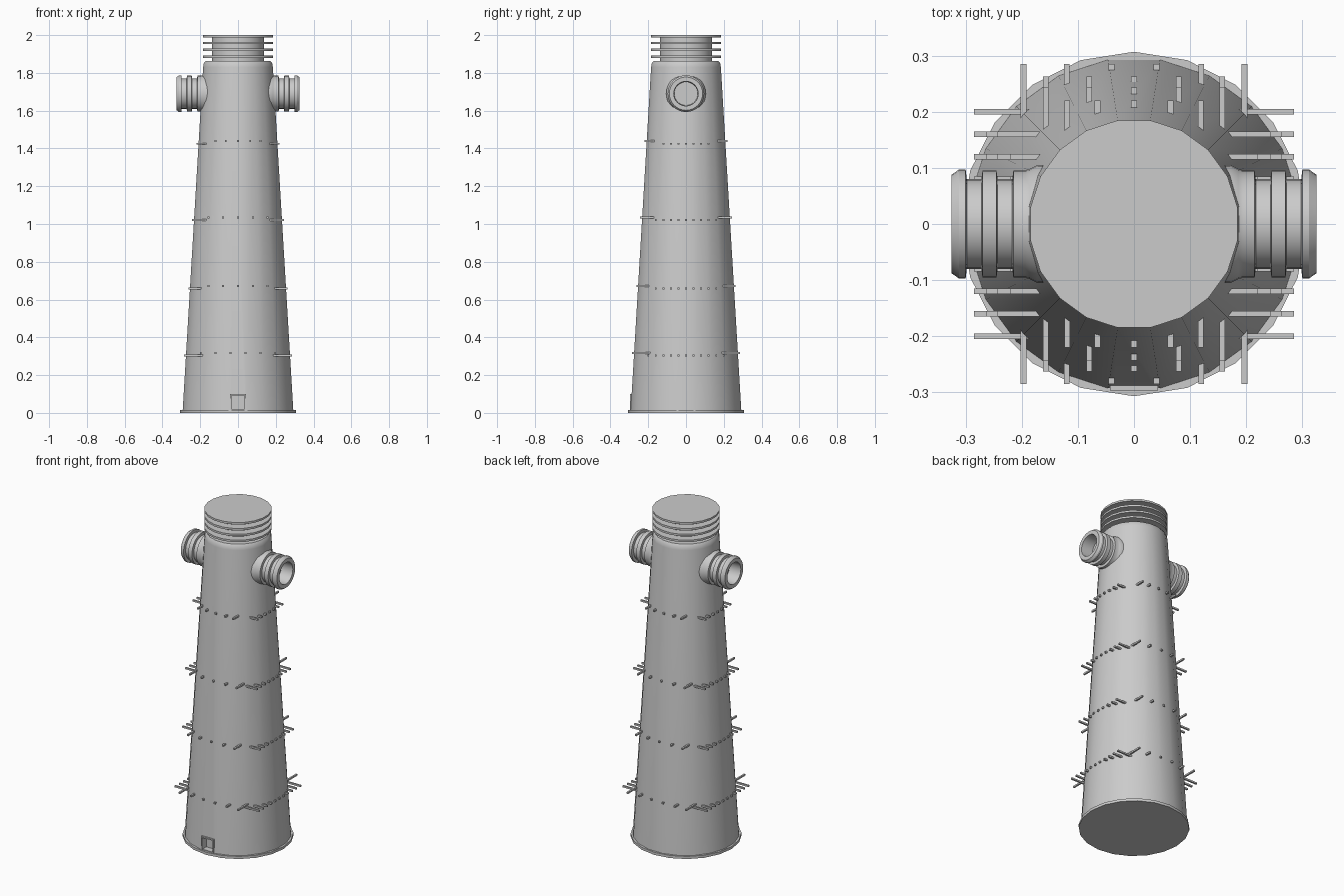
import bpy, bmesh
from math import pi, cos, sin, radians
from mathutils import Matrix, Vector

if "Cube" in bpy.data.objects:
    bpy.data.objects.remove(bpy.data.objects["Cube"], do_unlink=True)

grey = bpy.data.materials.new("light_grey")
grey.use_nodes = True
grey.diffuse_color = (0.6, 0.6, 0.6, 1)
bsdf = next(n for n in grey.node_tree.nodes if n.type == 'BSDF_PRINCIPLED')
bsdf.inputs["Base Color"].default_value = grey.diffuse_color


def finish(name, bm):
    bmesh.ops.recalc_face_normals(bm, faces=bm.faces)
    mesh = bpy.data.meshes.new(name)
    bm.to_mesh(mesh)
    bm.free()
    mesh.materials.append(grey)
    ob = bpy.data.objects.new(name, mesh)
    bpy.context.collection.objects.link(ob)
    return ob


def smooth(ob):
    bpy.ops.object.select_all(action='DESELECT')
    ob.select_set(True)
    bpy.context.view_layer.objects.active = ob
    bpy.ops.object.shade_smooth_by_angle(angle=radians(30))


def lathe(name, profile, sides, phase=0.0, matrix=Matrix()):
    """Closed solid of revolution about z from (radius, height) points."""
    bm = bmesh.new()
    rings = []
    for r, z in profile:
        rings.append([bm.verts.new((r * cos(phase + 2 * pi * i / sides),
                                    r * sin(phase + 2 * pi * i / sides), z))
                      for i in range(sides)])
    for a, b in zip(rings, rings[1:]):
        for i in range(sides):
            j = (i + 1) % sides
            bm.faces.new((a[i], a[j], b[j], b[i]))
    bm.faces.new(rings[0][::-1])
    bm.faces.new(rings[-1])
    bm.transform(matrix)
    return finish(name, bm)


def add_box(bm, lo, hi):
    lo, hi = Vector(lo), Vector(hi)
    m = Matrix.Translation((lo + hi) / 2) @ Matrix.Diagonal((*(hi - lo), 1))
    bmesh.ops.create_cube(bm, size=1, matrix=m)


# Tapered tower with a doorway recess
tower = lathe("tower", [(0.297, 0.004), (0.187, 1.83), (0.184, 1.85), (0.175, 1.862)],
              20, pi / 20)
bm = bmesh.new()
add_box(bm, (-0.035, -0.4, 0.02), (0.035, -0.255, 0.092))
cutter = finish("doorway_cutter", bm)
cutter.hide_render = True
cut = tower.modifiers.new("doorway", 'BOOLEAN')
cut.object = cutter
cut.operation = 'DIFFERENCE'
bpy.context.view_layer.objects.active = tower
bpy.ops.object.modifier_apply(modifier=cut.name)
bpy.data.objects.remove(cutter, do_unlink=True)
smooth(tower)

# Thin door frame
bm = bmesh.new()
for s in (-1, 1):
    x0, x1 = sorted((s * 0.035, s * 0.043))
    add_box(bm, (x0, -0.297, 0.015), (x1, -0.27, 0.1))
add_box(bm, (-0.035, -0.297, 0.092), (0.035, -0.27, 0.1))
finish("door_frame", bm)

# Foot flange
smooth(lathe("base_flange", [(0.307, 0), (0.307, 0.016)], 20))

# Neck and stacked fins
smooth(lathe("neck", [(0.139, 1.85), (0.139, 1.99)], 20, pi / 20))
for k in range(4):
    top = 2.0 - 0.036 * k
    smooth(lathe(f"neck_fin_{k + 1}", [(0.187, top - 0.012), (0.187, top)], 20, pi / 20))

# Ribbed side ports with open ends
port = [(0.105, 0.10), (0.105, 0.172), (0.098, 0.186), (0.095, 0.194),
        (0.095, 0.215), (0.08, 0.217), (0.08, 0.243), (0.095, 0.245),
        (0.095, 0.270), (0.08, 0.272), (0.08, 0.298), (0.097, 0.300),
        (0.097, 0.312), (0.088, 0.325), (0.065, 0.325), (0.062, 0.25)]
for side, s in (("left", 1), ("right", -1)):
    turn = Matrix.Translation((0, 0, 1.69)) @ Matrix.Rotation(s * pi / 2, 4, 'Y')
    smooth(lathe(f"{side}_port", port, 32, 0, turn))

# Four tiers of crossing beams: height, half length, offsets per direction
step = 0.04
tiers = [(0.31, 0.285, (0.04, 0.12, 0.197), 5),
         (0.665, 0.263, (0, 0.08, 0.157), 4),
         (1.028, 0.243, (0, 0.08, 0.157), 4),
         (1.432, 0.22, (0, 0.065, 0.119), 3)]
h = 0.005
for n, (z, reach, across, count) in enumerate(tiers, 1):
    bm = bmesh.new()
    for x in sorted({s * v for v in across for s in (-1, 1)}):
        add_box(bm, (x - h, -reach, z + 0.002), (x + h, reach, z + 0.012))
    for k in range(-count, count + 1):
        y = k * step
        add_box(bm, (-reach, y - h, z - 0.012), (reach, y + h, z - 0.002))
    finish(f"beam_tier_{n}", bm)
